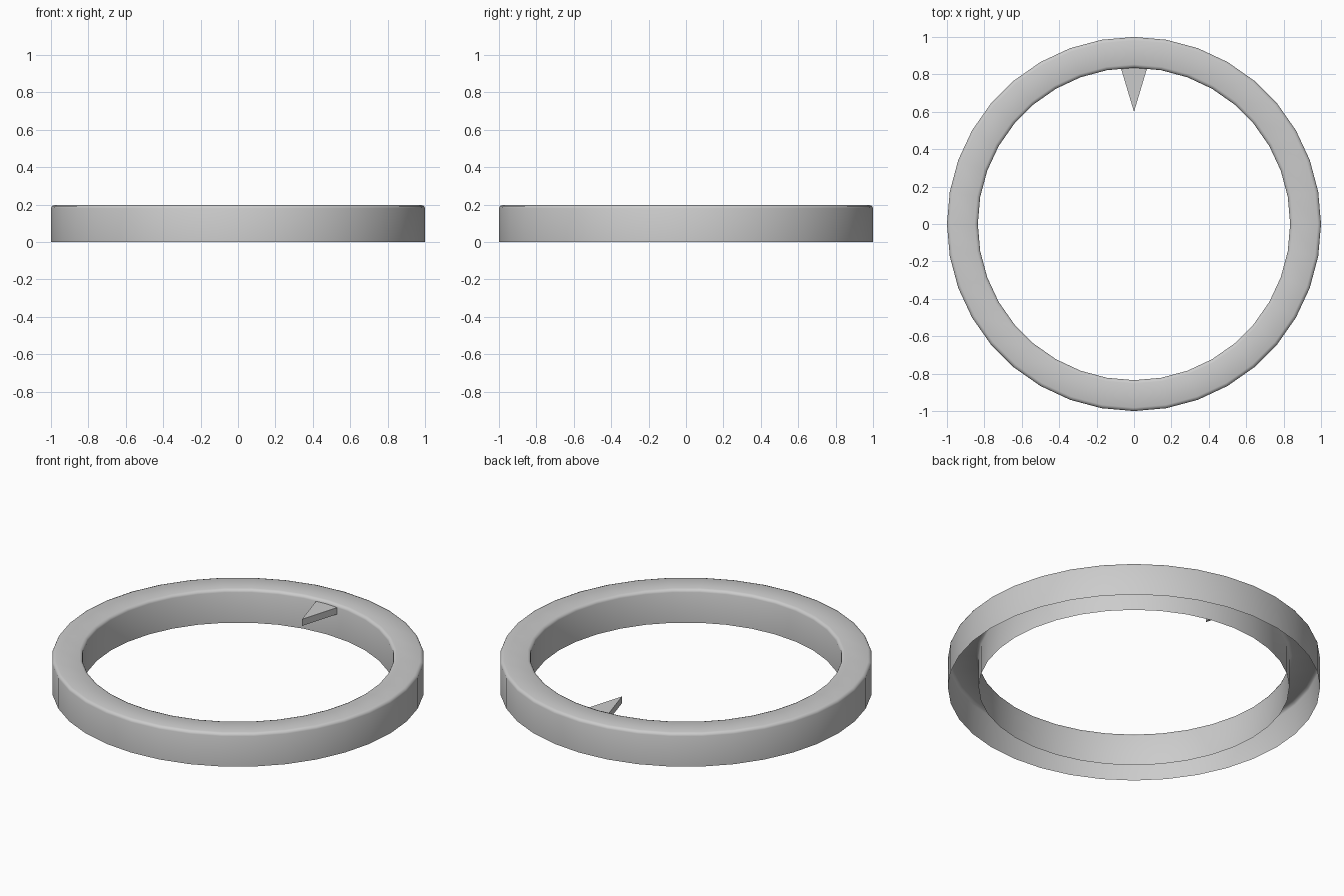
import bpy, bmesh, math

if "Cube" in bpy.data.objects:
    bpy.data.objects.remove(bpy.data.objects["Cube"])

grey = bpy.data.materials.new("plain_grey")
grey.diffuse_color = (0.6, 0.6, 0.6, 1)
grey.use_nodes = True
grey.node_tree.nodes["Principled BSDF"].inputs["Base Color"].default_value = grey.diffuse_color


def make_object(name, bm, smooth):
    mesh = bpy.data.meshes.new(name)
    bm.to_mesh(mesh)
    bm.free()
    mesh.materials.append(grey)
    obj = bpy.data.objects.new(name, mesh)
    bpy.context.collection.objects.link(obj)
    if smooth:
        bpy.ops.object.select_all(action='DESELECT')
        bpy.context.view_layer.objects.active = obj
        obj.select_set(True)
        bpy.ops.object.shade_smooth_by_angle(angle=math.radians(50))
    return obj


# Ring: hollow channel, open underneath, rounded top edges
SIDES = 36
profile = [(1.0, 0), (1.0, 0.18), (0.995, 0.192), (0.982, 0.197),
           (0.853, 0.197), (0.84, 0.192), (0.835, 0.18), (0.835, 0)]
bm = bmesh.new()
rings = []
for i in range(SIDES):
    a = 2 * math.pi * i / SIDES
    rings.append([bm.verts.new((r * math.cos(a), r * math.sin(a), z)) for r, z in profile])
for i in range(SIDES):
    a, b = rings[i], rings[(i + 1) % SIDES]
    for k in range(len(profile) - 1):
        bm.faces.new((a[k], b[k], b[k + 1], a[k + 1]))
make_object("ring", bm, True)

# Pointer: thin triangular tooth on the inner wall, aimed at the centre
bm = bmesh.new()
outline = [(-0.071, 0.836), (0, 0.6), (0.071, 0.836)]
base = bm.faces.new([bm.verts.new((x, y, 0.14)) for x, y in outline])
top = bmesh.ops.extrude_face_region(bm, geom=[base], use_keep_orig=True)
bmesh.ops.translate(bm, vec=(0, 0, 0.04),
                    verts=[g for g in top["geom"] if isinstance(g, bmesh.types.BMVert)])
bmesh.ops.recalc_face_normals(bm, faces=bm.faces[:])
make_object("pointer", bm, False)
